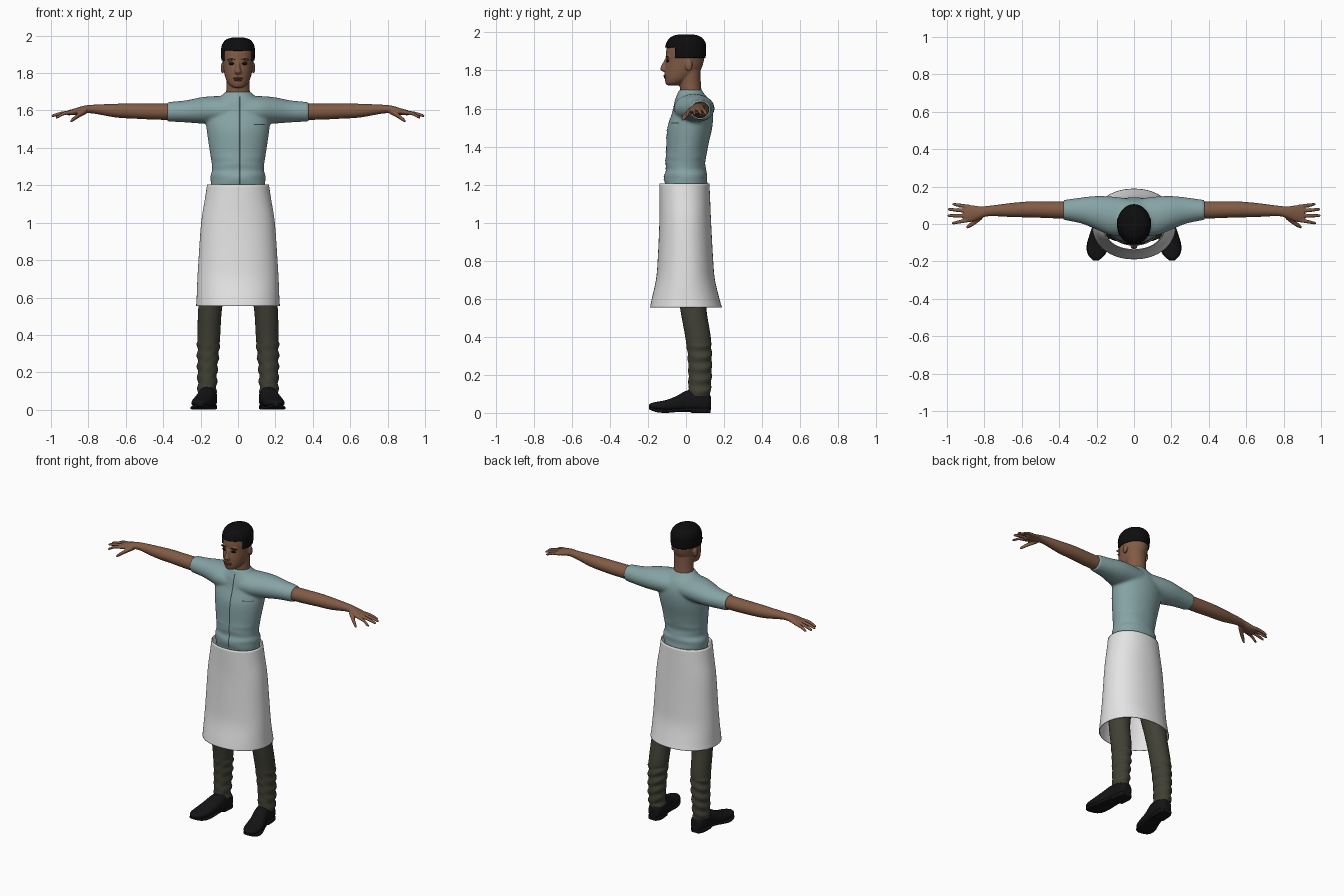
import bpy, bmesh, math
from mathutils import Vector, Matrix

default_cube = bpy.data.objects.get("Cube")
if default_cube:
    bpy.data.objects.remove(default_cube, do_unlink=True)


def material(name, red, green, blue):
    mat = bpy.data.materials.new(name)
    mat.use_nodes = True
    mat.diffuse_color = (red, green, blue, 1)
    shader = mat.node_tree.nodes["Principled BSDF"]
    shader.inputs["Base Color"].default_value = (red, green, blue, 1)
    shader.inputs["Roughness"].default_value = .8
    return mat


skin = material("brown skin", .22, .105, .06)
lip_tone = material("dark lips", .15, .06, .04)
black = material("black hair", .004, .004, .004)
teal = material("grey teal cloth", .24, .37, .38)
seam = material("dark seam", .04, .065, .07)
white = material("white cloth", .78, .78, .78)
olive = material("dark olive cloth", .052, .052, .036)
leather = material("black leather", .007, .007, .008)


def smooth_rings(rings, steps):
    """Catmull-Rom interpolation between the key sections."""
    result = []
    last = len(rings) - 1
    for i in range(last):
        keys = [rings[max(i - 1, 0)], rings[i], rings[i + 1], rings[min(i + 2, last)]]
        for s in range(steps):
            t = s / steps
            result.append([
                b + t * (c - a) / 2
                + t * t * (a - 2.5 * b + 2 * c - d / 2)
                + t * t * t * (1.5 * (b - c) + (d - a) / 2)
                for a, b, c, d in zip(*keys)])
    result.append(rings[-1])
    return result


def loft(bm, axis, rings, sides=28, power=2, steps=4, caps=True):
    """Rings are (position on axis, centre a, centre b, radius a, radius b)."""
    loops = []
    for pos, ca, cb, ra, rb in smooth_rings(rings, steps):
        loop = []
        for k in range(sides):
            angle = math.tau * k / sides
            co, si = math.cos(angle), math.sin(angle)
            a = ca + ra * math.copysign(abs(co) ** (2 / power), co)
            b = cb + rb * math.copysign(abs(si) ** (2 / power), si)
            point = {"x": (pos, a, b), "y": (a, pos, b), "z": (a, b, pos)}[axis]
            loop.append(bm.verts.new(point))
        loops.append(loop)
    for low, high in zip(loops, loops[1:]):
        for k in range(sides):
            j = (k + 1) % sides
            bm.faces.new((low[k], low[j], high[j], high[k]))
    if caps:
        bm.faces.new(loops[0])
        bm.faces.new(loops[-1])


def ball(bm, centre, size):
    matrix = Matrix.Translation(centre) @ Matrix.Diagonal((*size, 1))
    bmesh.ops.create_uvsphere(bm, u_segments=20, v_segments=12, radius=1, matrix=matrix)


def finish(name, bm, mat, mirror=False, voxel=0, relax=0, thickness=0):
    bmesh.ops.recalc_face_normals(bm, faces=bm.faces)
    for face in bm.faces:
        face.smooth = len(face.verts) < 5
    mesh = bpy.data.meshes.new(name)
    bm.to_mesh(mesh)
    bm.free()
    obj = bpy.data.objects.new(name, mesh)
    bpy.context.collection.objects.link(obj)
    mesh.materials.append(mat)
    if mirror:
        obj.modifiers.new("mirror", "MIRROR")
    if voxel:
        remesh = obj.modifiers.new("fuse", "REMESH")
        remesh.mode = "VOXEL"
        remesh.voxel_size = voxel
        remesh.use_smooth_shade = True
    if relax:
        blend = obj.modifiers.new("blend", "SMOOTH")
        blend.iterations = relax
    if thickness:
        obj.modifiers.new("thickness", "SOLIDIFY").thickness = thickness
    return obj


# Shirt: torso and both short sleeves fused together
bm = bmesh.new()
loft(bm, "z", [(1.17, 0, 0, .143, .11), (1.21, 0, 0, .145, .112), (1.25, 0, 0, .148, .113),
               (1.29, 0, -.003, .138, .104), (1.4, 0, .006, .154, .11), (1.5, 0, .02, .168, .118),
               (1.58, 0, .035, .172, .107), (1.64, 0, .033, .145, .092),
               (1.68, 0, .025, .088, .069), (1.7, 0, .022, .07, .06)], sides=40)
loft(bm, "x", [(.02, .035, 1.6, .1, .075), (.12, .043, 1.602, .104, .075), (.2, .06, 1.6, .09, .07),
               (.28, .072, 1.595, .07, .059), (.378, .075, 1.593, .053, .052)])
for vert in bm.verts:
    # soft cloth folds above the waist
    if vert.co.z < 1.36:
        vert.co.y += .004 * math.sin(vert.co.z * 70 + vert.co.x * 14)
shirt = finish("shirt", bm, teal, mirror=False)
bm = bmesh.new()
bm.from_mesh(shirt.data)
sleeve = [f for f in bm.faces if min(v.co.x for v in f.verts) > .019
          and all(v.co.z > 1.5 for v in f.verts)]
bm.free()
shirt.modifiers.new("mirror", "MIRROR").use_axis[0] = True
fuse = shirt.modifiers.new("fuse", "REMESH")
fuse.mode, fuse.voxel_size, fuse.use_smooth_shade = "VOXEL", .008, True
shirt.modifiers.new("blend", "SMOOTH").iterations = 7


# Thin seam strips laid onto the shirt front
def strip(name, x, z, width, height, mat):
    bm = bmesh.new()
    bmesh.ops.create_grid(bm, x_segments=6, y_segments=60, size=.5)
    for v in bm.verts:
        v.co = Vector((x + v.co.x * width, -.3, z + v.co.y * height))
    obj = finish(name, bm, mat)
    wrap = obj.modifiers.new("lay on shirt", "SHRINKWRAP")
    wrap.target = shirt
    wrap.wrap_method = "PROJECT"
    wrap.use_project_y = True
    wrap.offset = .002


strip("shirt_placket", .01, 1.44, .007, .47, seam)
strip("chest_pocket_seam", .115, 1.525, .06, .005, seam)

# Head with jaw, neck, nose, brow and ears fused together
skull = [(1.722, 0, -.072, .025, .028), (1.735, 0, -.058, .045, .05), (1.76, 0, -.038, .062, .074),
         (1.8, 0, -.018, .074, .094), (1.85, 0, -.006, .081, .1), (1.9, 0, -.003, .084, .102),
         (1.94, 0, 0, .079, .094), (1.968, 0, 0, .058, .069), (1.98, 0, 0, .025, .03)]
bm = bmesh.new()
loft(bm, "z", skull)
loft(bm, "z", [(1.62, 0, .035, .066, .056), (1.69, 0, .026, .064, .056),
               (1.74, 0, .022, .062, .056), (1.82, 0, .02, .064, .056)])
loft(bm, "z", [(1.795, 0, -.113, .01, .009), (1.805, 0, -.119, .019, .016),
               (1.83, 0, -.112, .011, .016), (1.865, 0, -.1, .008, .008)])
for side in (-1, 1):
    ball(bm, (side * .083, .015, 1.828), (.009, .02, .03))
    ball(bm, (side * .033, -.094, 1.871), (.026, .012, .008))
finish("head", bm, skin, voxel=.005, relax=3)

bm = bmesh.new()
ball(bm, (0, -.109, 1.772), (.026, .01, .006))
ball(bm, (0, -.106, 1.762), (.023, .011, .006))
finish("lips", bm, lip_tone)

bm = bmesh.new()
ball(bm, (.033, -.096, 1.85), (.017, .008, .007))
finish("eyes", bm, black, mirror=True)
bm = bmesh.new()
ball(bm, (.036, -.1, 1.874), (.022, .008, .003))
finish("eyebrows", bm, black, mirror=True)

# Close-cropped hair cap with a stepped hairline
bm = bmesh.new()
loft(bm, "z", [(z + .01, x, y, ra + .007, rb + .007) for z, x, y, ra, rb in skull[3:]], sides=48, steps=8)
low = [f for f in bm.faces if f.calc_center_median().z <
       (1.922 if f.calc_center_median().y < -.055 else 1.868)]
bmesh.ops.delete(bm, geom=low, context="FACES")
finish("hair", bm, black, thickness=.01)

# Arms with palms, fingers and thumbs
bm = bmesh.new()
loft(bm, "x", [(.34, .073, 1.593, .046, .044), (.45, .076, 1.594, .045, .043),
               (.55, .078, 1.597, .043, .041), (.65, .075, 1.599, .038, .037),
               (.77, .07, 1.607, .028, .024), (.82, .062, 1.605, .032, .021),
               (.87, .056, 1.594, .045, .018), (.91, .056, 1.587, .044, .013)])
fingers = [(.093, .972, .105, 1.568), (.069, .996, .078, 1.57),
           (.044, .998, .045, 1.57), (.021, .975, .005, 1.562)]
for root, tip, spread, drop in fingers:
    middle = (.88 + tip) / 2
    loft(bm, "x", [(.88, root, 1.591, .011, .011),
                   (middle, (root + spread) / 2, 1.585, .01, .01),
                   (tip - .01, spread, drop + .003, .008, .008),
                   (tip, spread, drop, .003, .003)], sides=12)
loft(bm, "x", [(.81, .045, 1.598, .018, .016), (.85, .012, 1.575, .016, .014),
               (.885, -.012, 1.55, .011, .011), (.898, -.018, 1.54, .004, .004)], sides=12)
finish("arms", bm, skin, mirror=True, voxel=.0045, relax=2)

# Wrap-around waist apron, open at the bottom
bm = bmesh.new()
loft(bm, "z", [(.555, 0, 0, .224, .189), (.6, 0, -.002, .221, .178), (.7, 0, -.003, .217, .155),
               (.8, 0, -.003, .211, .146), (1, 0, -.004, .197, .136),
               (1.12, 0, -.006, .178, .133), (1.205, 0, -.008, .165, .131)],
     sides=64, power=2.15, caps=False)
finish("apron", bm, white, thickness=.005)

# Trousers with gathered folds near the cuffs
bm = bmesh.new()
loft(bm, "z", [(.09, .165, .07, .05, .058), (.2, .164, .074, .053, .061), (.3, .16, .072, .058, .063),
               (.4, .156, .063, .061, .067), (.55, .148, .038, .064, .069), (.75, .12, .02, .075, .08),
               (.95, .09, 0, .08, .09), (1.15, .07, 0, .07, .09)], steps=12)
for vert in bm.verts:
    if vert.co.z < .36:
        fold = .004 * math.sin(vert.co.z * 105 + vert.co.x * 40)
        vert.co.x += fold * (1 if vert.co.x > .163 else -1)
        vert.co.y += fold / 2
finish("trousers", bm, olive, mirror=True)

# Shoes: rounded uppers with an ankle opening
bm = bmesh.new()
loft(bm, "y", [(.132, .16, .05, .025, .035), (.11, .158, .055, .044, .052), (.05, .16, .062, .049, .06),
               (0, .168, .06, .05, .056), (-.05, .182, .047, .054, .042), (-.1, .191, .038, .057, .031),
               (-.15, .198, .036, .05, .023), (-.182, .202, .037, .031, .015),
               (-.195, .203, .037, .01, .007)], power=2.3)
loft(bm, "z", [(.05, .162, .065, .048, .06), (.1, .163, .068, .046, .056), (.125, .164, .07, .044, .052)])
finish("shoes", bm, leather, mirror=True, voxel=.006, relax=3)

# Soles and heels
bm = bmesh.new()
loft(bm, "y", [(.128, .16, .018, .03, .009), (.1, .159, .018, .047, .009), (0, .17, .018, .046, .009),
               (-.1, .192, .01, .059, .01), (-.16, .2, .014, .048, .009),
               (-.195, .203, .027, .014, .007)], power=4)
loft(bm, "y", [(.13, .16, .012, .03, .012), (.1, .159, .012, .046, .012),
               (.03, .164, .012, .046, .012)], power=5)
finish("shoe_soles", bm, leather, mirror=True)
